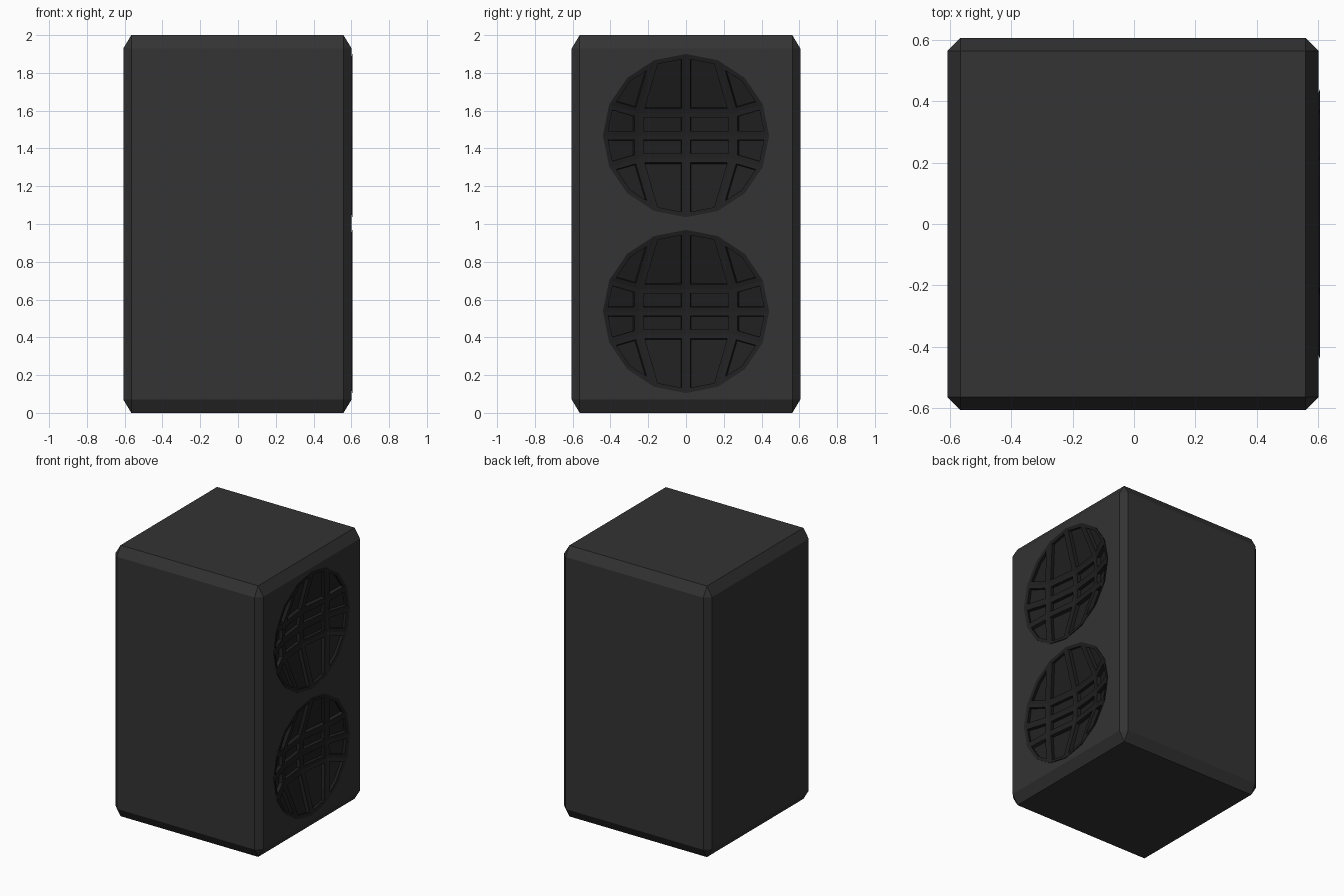
import bpy, bmesh
from math import cos, sin, radians
from mathutils import Vector

if "Cube" in bpy.data.objects:
    bpy.data.objects.remove(bpy.data.objects["Cube"])

FACE_X = 0.601                      # plane of the side carrying the speakers
RY, RZ = 0.44, 0.432                # speaker radii
CENTRES = (1.468, 0.537)            # speaker heights
DISH = 0.09                         # depth of the concave grille


def material(name, grey):
    m = bpy.data.materials.new(name)
    m.diffuse_color = (grey, grey, grey, 1)
    m.use_nodes = True
    m.node_tree.nodes["Principled BSDF"].inputs["Base Color"].default_value = m.diffuse_color
    return m


def finish(bm, name, mat):
    me = bpy.data.meshes.new(name)
    bm.to_mesh(me)
    bm.free()
    me.materials.append(mat)
    ob = bpy.data.objects.new(name, me)
    bpy.context.collection.objects.link(ob)
    return ob


def rim_point(deg, zc, x):
    a = radians(deg)
    return Vector((x, RY * cos(a), zc + RZ * sin(a)))


body_mat = material("cabinet_grey", 0.033)
grille_mat = material("grille_black", 0.014)

# Cabinet: chamfered cube, stretched tall
bm = bmesh.new()
bmesh.ops.create_cube(bm, size=2)
bmesh.ops.bevel(bm, geom=bm.edges[:], offset=0.07, segments=1,
                profile=0.5, affect='EDGES')
for v in bm.verts:
    v.co = Vector((v.co.x * 0.604 - 0.003, v.co.y * 0.605, v.co.z + 1))

# Speaker side: replace the flat face by one with two 16-sided openings
bm.normal_update()
face = max(bm.faces, key=lambda f: f.calc_center_median().x)
edges = list(face.edges)
bmesh.ops.delete(bm, geom=[face], context='FACES_ONLY')
for zc in CENTRES:
    ring = [bm.verts.new(rim_point(22.5 * k, zc, FACE_X)) for k in range(16)]
    edges += [bm.edges.new((ring[k], ring[(k + 1) % 16])) for k in range(16)]
bmesh.ops.triangle_fill(bm, edges=edges, use_beauty=True, normal=(1, 0, 0))
bmesh.ops.recalc_face_normals(bm, faces=bm.faces[:])
finish(bm, "cabinet", body_mat)


# Grille: 4 x 4 grid filling a 16-sided rim, dished, with sunken panels
def grille(name, zc):
    bm = bmesh.new()
    grid = {}
    for i in range(5):
        for j in range(5):
            if j == 4:
                p = rim_point(135 - 22.5 * i, zc, 0.605)
            elif j == 0:
                p = rim_point(225 + 22.5 * i, zc, 0.605)
            elif i == 4:
                p = rim_point(-45 + 22.5 * j, zc, 0.605)
            elif i == 0:
                p = rim_point(225 - 22.5 * j, zc, 0.605)
            else:
                y, z = 0.25 * (i - 2), 0.12 * (j - 2)
                r2 = (y / RY) ** 2 + (z / RZ) ** 2
                p = Vector((0.605 - DISH * (1 - r2), y, zc + z))
            grid[i, j] = bm.verts.new(p)
    for i in range(4):
        for j in range(4):
            bm.faces.new((grid[i, j], grid[i + 1, j],
                          grid[i + 1, j + 1], grid[i, j + 1]))
    bm.normal_update()
    cells = bm.faces[:]
    rim = [e for e in bm.edges if e.is_boundary]

    # Bars are left standing, panels sink between them
    bmesh.ops.inset_individual(bm, faces=cells, thickness=0.024,
                               use_even_offset=True)
    bm.normal_update()
    bmesh.ops.inset_individual(bm, faces=cells, thickness=0.0, depth=-0.025)

    # Short skirt joins the rim to the cabinet
    skirt = bmesh.ops.extrude_edge_only(bm, edges=rim)["geom"]
    for v in skirt:
        if isinstance(v, bmesh.types.BMVert):
            v.co.x = FACE_X - 0.004
    bm.normal_update()
    finish(bm, name, grille_mat)


grille("upper_speaker_grille", CENTRES[0])
grille("lower_speaker_grille", CENTRES[1])
